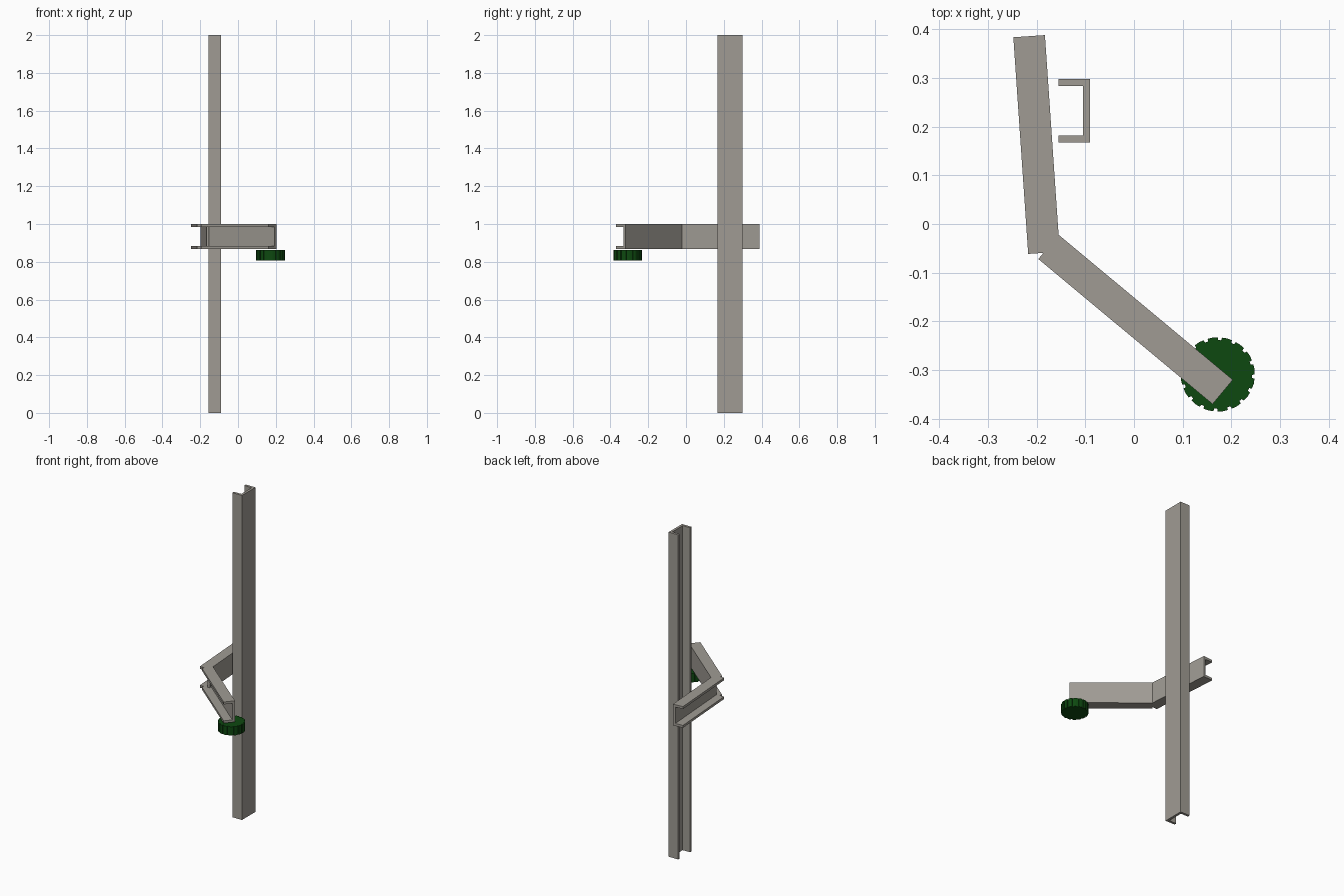
import bpy, bmesh, math
from mathutils import Vector, Matrix

if "Cube" in bpy.data.objects:
    bpy.data.objects.remove(bpy.data.objects["Cube"])


def material(name, rgb):
    m = bpy.data.materials.new(name)
    m.diffuse_color = (*rgb, 1)
    m.use_nodes = True
    m.node_tree.nodes["Principled BSDF"].inputs["Base Color"].default_value = m.diffuse_color
    return m


STEEL = material("warm grey steel", (0.35, 0.33, 0.295))
GREEN = material("dark green", (0.004, 0.065, 0.005))

DEPTH, HEIGHT, WALL = 0.065, 0.131, 0.015


def extrude_profile(name, pts, length, matrix, mat):
    """Extrude a 2D outline along local +z, then place it with a matrix."""
    bm = bmesh.new()
    face = bm.faces.new([bm.verts.new((x, y, 0)) for x, y in pts])
    new = bmesh.ops.extrude_face_region(bm, geom=[face])["geom"]
    bmesh.ops.translate(bm, vec=(0, 0, length),
                        verts=[v for v in new if isinstance(v, bmesh.types.BMVert)])
    bm.transform(matrix)
    bmesh.ops.recalc_face_normals(bm, faces=bm.faces)
    me = bpy.data.meshes.new(name)
    bm.to_mesh(me)
    bm.free()
    me.materials.append(mat)
    ob = bpy.data.objects.new(name, me)
    bpy.context.collection.objects.link(ob)
    return ob


# C section: back of the web on x = 0, open toward -x
H = HEIGHT / 2
channel = [(0, -H), (0, H), (-DEPTH, H), (-DEPTH, H - WALL), (-WALL, H - WALL),
           (-WALL, -H + WALL), (-DEPTH, -H + WALL), (-DEPTH, -H)]

# Upright post
extrude_profile("post", channel, 2.0, Matrix.Translation((-0.09, 0.2325, 0)), STEEL)


def arm(name, start, end, z=0.934):
    """Horizontal channel whose web runs from start to end, open to the right of travel."""
    a, b = Vector((*start, z)), Vector((*end, z))
    d = (b - a).normalized()
    up = Vector((0, 0, 1))
    out = up.cross(d)
    m = Matrix((out, up, d)).transposed().to_4x4()
    m.translation = a
    return extrude_profile(name, channel, (b - a).length, m, STEEL)


# Two-piece bent arm
arm("rear_arm", (-0.183, 0.388), (-0.1525, -0.057))
arm("front_arm", (-0.155, -0.022), (0.203, -0.32))

# Knob with a notched rim under the arm's free end
TEETH, outline = 16, []
for i in range(TEETH):
    for frac, r in ((0.0, 0.076), (0.35, 0.0765), (0.7, 0.076), (0.74, 0.0705), (0.96, 0.0705)):
        t = 2 * math.pi * (i + frac) / TEETH
        outline.append((r * math.cos(t), r * math.sin(t)))
extrude_profile("notched_knob", outline, 0.054, Matrix.Translation((0.172, -0.309, 0.808)), GREEN)
